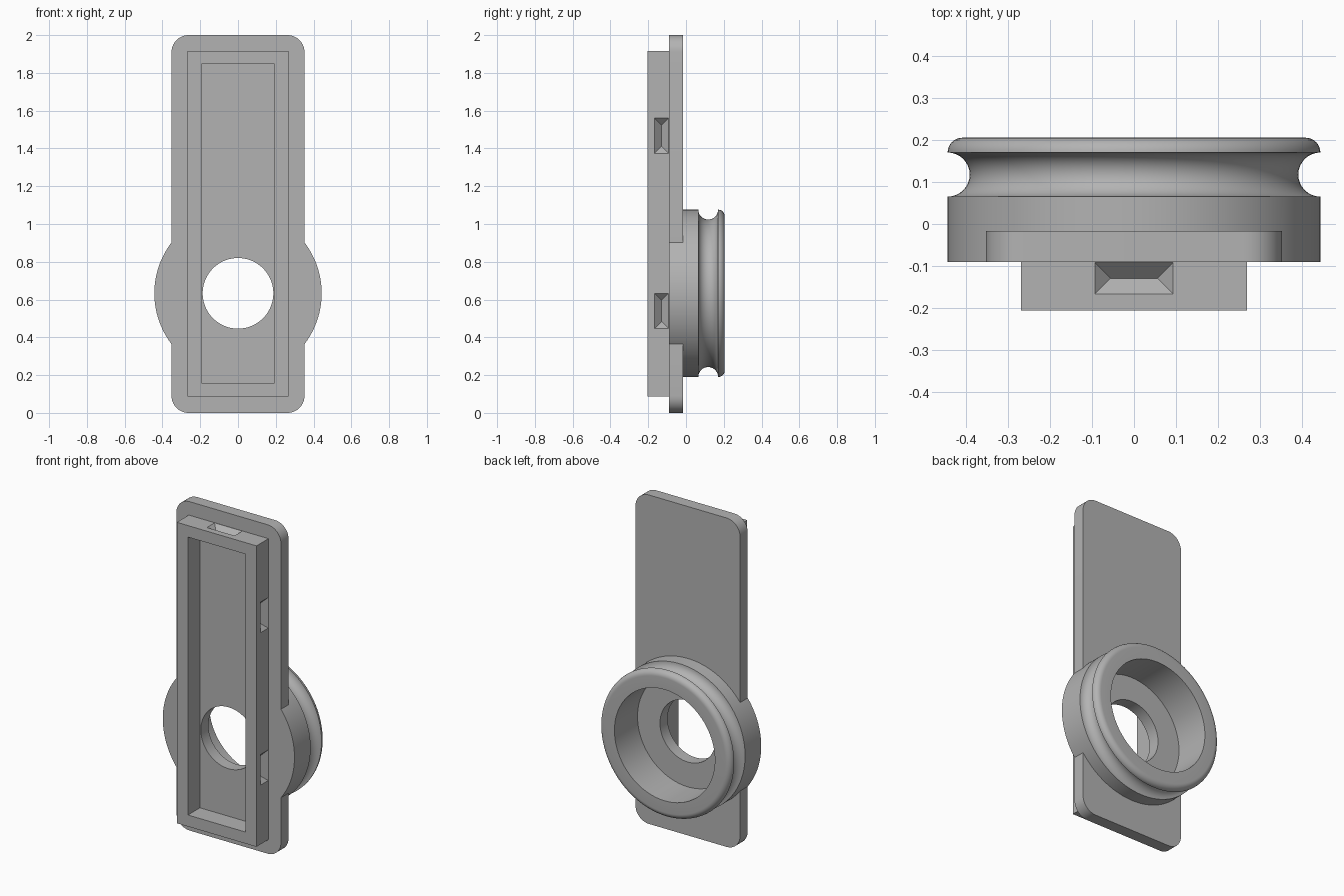
import bpy, bmesh
from math import sin, cos, pi, radians
from mathutils import Vector, Matrix

if "Cube" in bpy.data.objects:
    bpy.data.objects.remove(bpy.data.objects["Cube"], do_unlink=True)

grey = bpy.data.materials.new("plain grey")
grey.use_nodes = True
colour = (0.45, 0.45, 0.45, 1)
grey.diffuse_color = colour
grey.node_tree.nodes["Principled BSDF"].inputs["Base Color"].default_value = colour

FRONT, BACK = -0.09, -0.017      # plate faces
HUB_Z, HUB_R = 0.633, 0.443      # pulley hub


def finish(name, bm):
    bmesh.ops.recalc_face_normals(bm, faces=bm.faces)
    mesh = bpy.data.meshes.new(name)
    bm.to_mesh(mesh)
    bm.free()
    mesh.materials.append(grey)
    ob = bpy.data.objects.new(name, mesh)
    bpy.context.collection.objects.link(ob)
    return ob


def arc(cx, cy, r, start, end, steps):
    angles = [radians(start + (end - start) * i / steps) for i in range(steps + 1)]
    return [(cx + r * cos(a), cy + r * sin(a)) for a in angles]


def extrude_y(name, outline, y0, y1):
    """Prism from an x-z outline."""
    bm = bmesh.new()
    face = bm.faces.new([bm.verts.new((x, y0, z)) for x, z in outline])
    out = bmesh.ops.extrude_face_region(bm, geom=[face])["geom"]
    verts = [v for v in out if isinstance(v, bmesh.types.BMVert)]
    bmesh.ops.translate(bm, verts=verts, vec=(0, y1 - y0, 0))
    return finish(name, bm)


def lathe(name, profile, steps=128):
    """Ring from a closed (radius, y) profile around the hub axis."""
    bm = bmesh.new()
    rings = [[bm.verts.new((r * cos(a), y, HUB_Z + r * sin(a))) for r, y in profile]
             for a in (2 * pi * i / steps for i in range(steps))]
    n = len(profile)
    for i in range(steps):
        a, b = rings[i], rings[(i + 1) % steps]
        for j in range(n):
            k = (j + 1) % n
            bm.faces.new((a[j], a[k], b[k], b[j]))
    return finish(name, bm)


def rectangle(half, low, high):
    return [(-half, low), (half, low), (half, high), (-half, high)]


def boolean(target, tool, operation):
    """Apply a boolean and drop the tool."""
    mod = target.modifiers.new(operation, "BOOLEAN")
    mod.object, mod.operation, mod.solver = tool, operation, "EXACT"
    bpy.context.view_layer.objects.active = target
    bpy.ops.object.modifier_apply(modifier=mod.name)
    bpy.data.objects.remove(tool, do_unlink=True)


def pocket(centre, outward, along):
    """Hipped wedge cutter that sinks into a frame wall."""
    length, width, extra = 0.093, 0.037, 0.01
    out, run = Vector(outward), Vector(along)
    side = Vector((0, 1, 0))
    c = Vector(centre)
    bm = bmesh.new()
    base = [bm.verts.new(c + out * extra + run * s * (length + extra) + side * t * (width + extra))
            for s, t in ((-1, -1), (1, -1), (1, 1), (-1, 1))]
    ridge = [bm.verts.new(c - out * width + run * s * (length - width)) for s in (-1, 1)]
    bm.faces.new(base)
    bm.faces.new((base[0], base[1], ridge[1], ridge[0]))
    bm.faces.new((base[2], base[3], ridge[0], ridge[1]))
    bm.faces.new((base[1], base[2], ridge[1]))
    bm.faces.new((base[3], base[0], ridge[0]))
    return finish("pocket_cutter", bm)


# Back plate with rounded corners
w, r = 0.352, 0.09
outline = (arc(w - r, 2 - r, r, 0, 90, 10) + arc(r - w, 2 - r, r, 90, 180, 10)
           + arc(r - w, r, r, 180, 270, 10) + arc(w - r, r, r, 270, 360, 10))
body = extrude_y("plate_and_pulley_hub", outline, FRONT, BACK)

# Pulley hub: flange, cord groove, rounded lip and open bore
profile = [(0.25, FRONT), (HUB_R, FRONT)]
profile += arc(HUB_R, 0.1175, 0.0525, 270, 90, 16)
profile += arc(HUB_R - 0.035, 0.17, 0.035, 0, 90, 8)
profile += [(0.338, 0.205), (0.338, BACK), (0.25, BACK)]
boolean(body, lathe("pulley_hub", profile), "UNION")

# Through hole
hole = [(x, z) for x, z in arc(0, HUB_Z, 0.187, 0, 360, 96)[:-1]]
boolean(body, extrude_y("hole_cutter", hole, -0.3, 0.1), "DIFFERENCE")

# Raised front frame
frame = extrude_y("front_frame", rectangle(0.268, 0.087, 1.917), -0.205, FRONT)
boolean(frame, extrude_y("frame_cutter", rectangle(0.193, 0.157, 1.847), -0.3, 0), "DIFFERENCE")

# Wedge pockets in the four frame walls
py = -0.129
for s in (-1, 1):
    for z in (0.54, 1.467):
        boolean(frame, pocket((s * 0.268, py, z), (s, 0, 0), (0, 0, 1)), "DIFFERENCE")
    boolean(frame, pocket((0, py, 1.002 + s * 0.915), (0, 0, s), (1, 0, 0)), "DIFFERENCE")

# Smooth the round surfaces, keep edges sharp
bpy.ops.object.select_all(action="DESELECT")
body.select_set(True)
bpy.context.view_layer.objects.active = body
bpy.ops.object.shade_smooth_by_angle(angle=radians(30))
